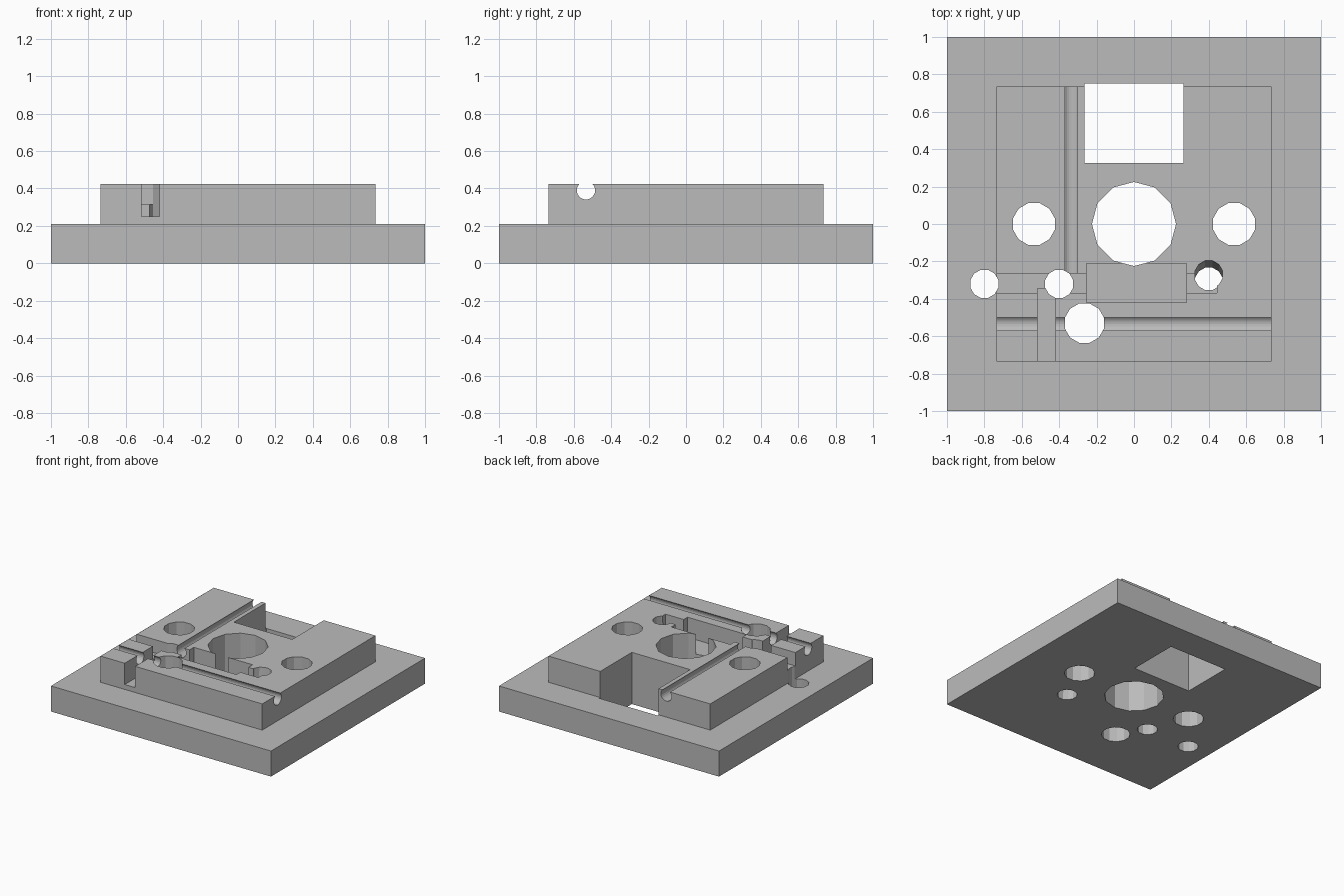
import bpy
from math import radians, tan, cos
from mathutils import Matrix

if "Cube" in bpy.data.objects:
    bpy.data.objects.remove(bpy.data.objects["Cube"], do_unlink=True)

grey = bpy.data.materials.new("plain_grey")
grey.use_nodes = True
COLOUR = (0.5, 0.5, 0.5, 1)
grey.diffuse_color = COLOUR
grey.node_tree.nodes["Principled BSDF"].inputs["Base Color"].default_value = COLOUR

BASE_TOP, TOP, OVER = 0.21, 0.425, 0.6


def box(name, x0, x1, y0, y1, z0, z1):
    bpy.ops.mesh.primitive_cube_add(size=1)
    ob = bpy.context.object
    ob.name = name
    ob.data.transform(Matrix.Translation(((x0 + x1) / 2, (y0 + y1) / 2, (z0 + z1) / 2))
                      @ Matrix.Diagonal((x1 - x0, y1 - y0, z1 - z0, 1)))
    ob.data.materials.append(grey)
    return ob


def rod(name, centre, radius, length, axis="Z", sides=12, turn=0):
    bpy.ops.mesh.primitive_cylinder_add(vertices=sides, radius=radius, depth=length)
    ob = bpy.context.object
    ob.name = name
    tilt = {"X": Matrix.Rotation(radians(90), 4, "Y"),
            "Y": Matrix.Rotation(radians(90), 4, "X"), "Z": Matrix()}[axis]
    ob.data.transform(Matrix.Translation(centre) @ tilt @ Matrix.Rotation(radians(turn), 4, "Z"))
    ob.data.materials.append(grey)
    return ob


def combine(target, tool, operation="DIFFERENCE"):
    mod = target.modifiers.new(tool.name, "BOOLEAN")
    mod.operation, mod.solver, mod.object = operation, "EXACT", tool
    tool.hide_render = True
    bpy.context.view_layer.objects.active = target
    bpy.ops.object.modifier_apply(modifier=mod.name)
    bpy.data.objects.remove(tool, do_unlink=True)


# Base plate with the raised block on top
body = box("mounting_plate", -1, 1, -1, 1, 0, BASE_TOP)
combine(body, box("raised_block", -0.735, 0.735, -0.735, 0.735, 0.1, TOP), "UNION")

# Square window, open at the back of the block
combine(body, box("window", -0.265, 0.265, 0.325, 0.75, -0.2, OVER))

# Recesses in the block: wire channel, central pocket, front slot
combine(body, box("wire_channel", -0.78, 0.445, -0.37, -0.265, 0.315, OVER))
combine(body, box("pocket", -0.255, 0.28, -0.42, -0.21, 0.26, OVER))
combine(body, box("front_slot", -0.515, -0.42, -0.8, -0.345, 0.25, OVER))

# Round grooves that break through the top
combine(body, rod("cross_groove", (0, -0.535, 0.39), 0.049, 1.6, "X", 24))
combine(body, rod("long_groove", (-0.335, 0.25, 0.39), 0.049, 1.1, "Y", 24))

# Vertical through holes
combine(body, rod("centre_hole", (0, 0, 0.2), 0.225, 1))
for x, y, r in ((-0.535, 0, 0.112), (0.535, 0, 0.112), (-0.8, -0.32, 0.075),
                (-0.4, -0.32, 0.075), (-0.265, -0.53, 0.105)):
    combine(body, rod("hole", (x, y, 0.2), r / cos(radians(15)), 1, turn=15))

# Slightly leaning hole
lean = rod("leaning_hole", (0, 0, 0), 0.076, 1.2, turn=15)
lean.data.transform(Matrix.Translation((0.4, -0.27 - TOP * tan(radians(5)), 0))
                    @ Matrix.Rotation(radians(-5), 4, "X"))
combine(body, lean)

bpy.ops.object.select_all(action="DESELECT")
body.select_set(True)
bpy.context.view_layer.objects.active = body
bpy.ops.object.shade_flat()
